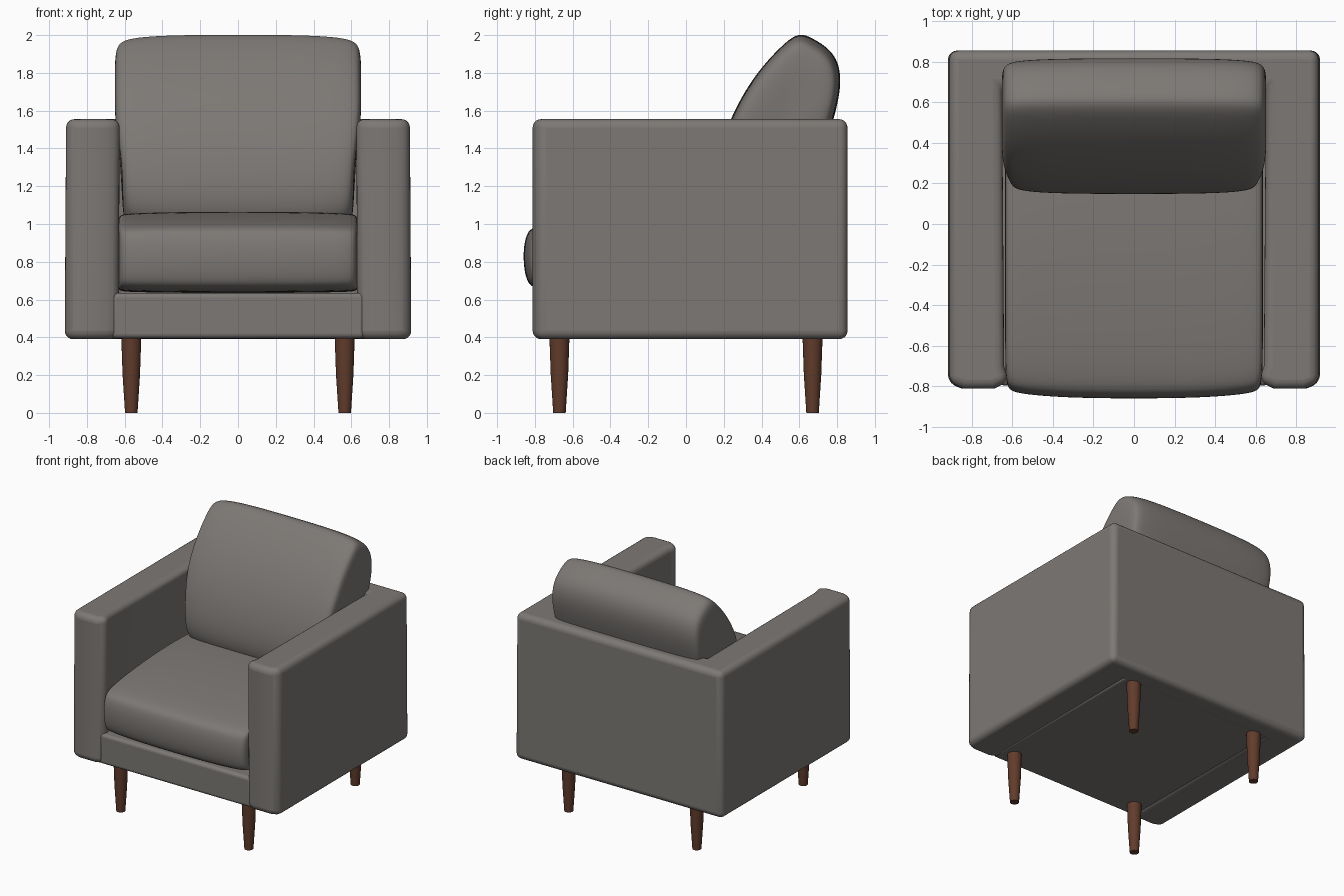
import bpy, bmesh, math
from mathutils import Vector

cube = bpy.data.objects.get("Cube")
if cube:
    bpy.data.objects.remove(cube, do_unlink=True)


def material(name, rgb):
    m = bpy.data.materials.new(name)
    m.use_nodes = True
    m.diffuse_color = (*rgb, 1)
    bsdf = m.node_tree.nodes["Principled BSDF"]
    bsdf.inputs["Base Color"].default_value = (*rgb, 1)
    bsdf.inputs["Roughness"].default_value = 0.8
    return m


fabric = material("grey fabric", (0.205, 0.19, 0.178))
wood = material("brown wood", (0.12, 0.045, 0.025))


def finish(name, bm, mat, bevel=0, subdivide=0, angle=40):
    bmesh.ops.recalc_face_normals(bm, faces=bm.faces)
    mesh = bpy.data.meshes.new(name)
    bm.to_mesh(mesh)
    bm.free()
    mesh.materials.append(mat)
    ob = bpy.data.objects.new(name, mesh)
    bpy.context.collection.objects.link(ob)
    if bevel:
        mod = ob.modifiers.new("rounded edges", "BEVEL")
        mod.width, mod.segments, mod.limit_method = bevel, 5, "ANGLE"
        mod.angle_limit = math.radians(35)
    if subdivide:
        mod = ob.modifiers.new("soft", "SUBSURF")
        mod.levels = mod.render_levels = subdivide
    bpy.ops.object.select_all(action="DESELECT")
    ob.select_set(True)
    bpy.context.view_layer.objects.active = ob
    bpy.ops.object.shade_smooth_by_angle(angle=math.radians(angle))
    return ob


def prism(name, outline, z0, z1, flare, bevel):
    """Extrude a plan outline upwards, its foot widened by flare."""
    bm = bmesh.new()
    low = [bm.verts.new((x * flare, y, z0)) for x, y in outline]
    top = [bm.verts.new((x, y, z1)) for x, y in outline]
    bm.faces.new(low)
    bm.faces.new(top)
    n = len(outline)
    for i in range(n):
        j = (i + 1) % n
        bm.faces.new((low[i], low[j], top[j], top[i]))
    return finish(name, bm, fabric, bevel=bevel)


def cushion(name, profile, sections, centre, narrow):
    """Loft a side profile (y, z) across x; each section is (x, scale)."""
    bm = bmesh.new()
    rings = []
    full = [(-x, s) for x, s in reversed(sections)] + sections
    for x, s in full:
        ring = []
        for y, z in profile:
            p = Vector(centre) + (Vector((y, z)) - Vector(centre)) * s
            ring.append(bm.verts.new((x * narrow(z), p.x, p.y)))
        rings.append(ring)
    n = len(profile)
    for a, b in zip(rings, rings[1:]):
        for i in range(n):
            j = (i + 1) % n
            bm.faces.new((a[i], a[j], b[j], b[i]))
    bm.faces.new(rings[0])
    bm.faces.new(rings[-1])
    return finish(name, bm, fabric, subdivide=3, angle=60)


# Arms and back as one U-shaped shell with crowned arm fronts
half = [(0.65, 0.67), (0.64, -0.70), (0.615, -0.775), (0.69, -0.812),
        (0.84, -0.812), (0.91, -0.785), (0.91, 0.855)]
shell = half + [(-x, y) for x, y in reversed(half)]
prism("arms_and_back", shell, 0.39, 1.555, 1.008, 0.045)

# Base rail and floor of the seat
prism("seat_base", [(-0.67, -0.795), (0.67, -0.795), (0.67, 0.8), (-0.67, 0.8)],
      0.395, 0.635, 1, 0.025)

# Seat cushion: boxed front with a crowned top
cushion("seat_cushion",
        [(-0.80, 0.64), (-0.85, 0.70), (-0.865, 0.83), (-0.85, 0.95), (-0.80, 1.00),
         (-0.45, 1.045), (0, 1.07), (0.4, 1.06), (0.66, 1.02), (0.68, 0.83),
         (0.66, 0.64), (0.4, 0.635), (0, 0.635), (-0.45, 0.635)],
        [(0.22, 1), (0.45, 0.985), (0.58, 0.965), (0.622, 0.94), (0.635, 0.86),
         (0.635, 0.5)],
        (-0.09, 0.80), lambda z: 1)

# Back cushion: leaning, ridged along the top, wider above the arms
cushion("back_cushion",
        [(0.22, 0.95), (0.14, 1.08), (0.15, 1.30), (0.225, 1.55), (0.36, 1.79),
         (0.52, 1.96), (0.60, 2.015), (0.67, 1.985), (0.79, 1.91), (0.83, 1.77),
         (0.79, 1.57), (0.70, 1.30), (0.62, 1.05), (0.45, 0.94)],
        [(0.25, 1), (0.46, 0.985), (0.57, 0.96), (0.625, 0.92), (0.65, 0.83),
         (0.655, 0.5)],
        (0.50, 1.50), lambda z: 0.94 + 0.06 * min(1, max(0, (z - 1.25) / 0.3)))

# Tapered round legs
for side, x in (("left", 0.565), ("right", -0.565)):
    for end, y in (("front", -0.67), ("back", 0.67)):
        bm = bmesh.new()
        rings = []
        for z, r in ((0, 0.033), (0.2, 0.046), (0.4, 0.053)):
            rings.append([bm.verts.new((x + r * math.cos(a), y + r * math.sin(a), z))
                          for a in (math.tau * k / 24 for k in range(24))])
        for a, b in zip(rings, rings[1:]):
            for i in range(24):
                j = (i + 1) % 24
                bm.faces.new((a[i], a[j], b[j], b[i]))
        bm.faces.new(rings[0])
        bm.faces.new(rings[-1])
        finish(f"{end}_{side}_leg", bm, wood)
